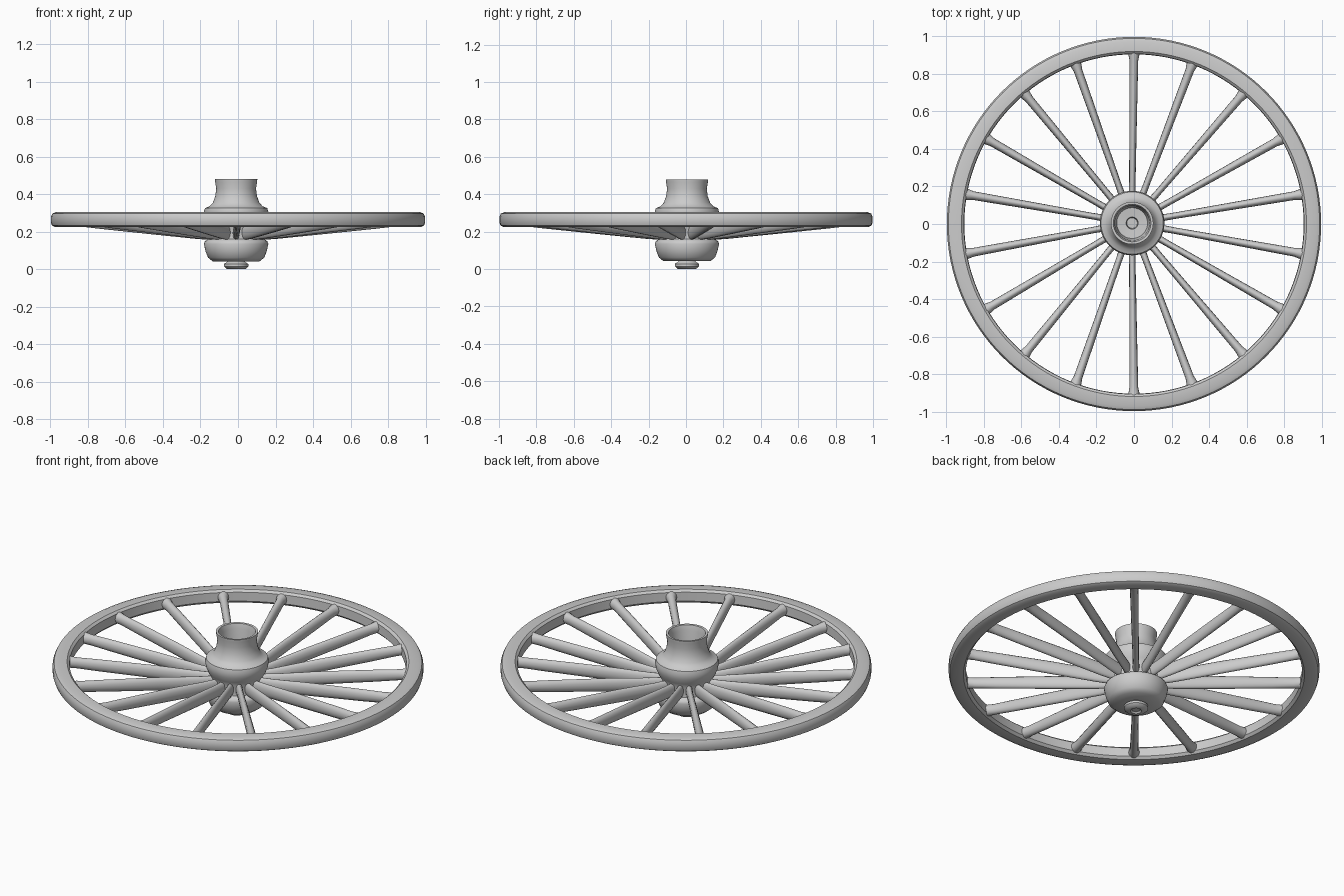
import bpy, bmesh, math
from mathutils import Vector

if "Cube" in bpy.data.objects:
    bpy.data.objects.remove(bpy.data.objects["Cube"])

CX, CY = -0.01, 0.005  # the hub sits slightly off centre


def finish(name, bm, angle=40):
    bmesh.ops.remove_doubles(bm, verts=bm.verts, dist=1e-5)
    bmesh.ops.recalc_face_normals(bm, faces=bm.faces)
    mesh = bpy.data.meshes.new(name)
    bm.to_mesh(mesh)
    bm.free()
    ob = bpy.data.objects.new(name, mesh)
    bpy.context.collection.objects.link(ob)
    bpy.ops.object.select_all(action='DESELECT')
    ob.select_set(True)
    bpy.context.view_layer.objects.active = ob
    bpy.ops.object.shade_smooth_by_angle(angle=math.radians(angle))
    return ob


def lathe(name, profile, steps, closed=False, centre=(0, 0)):
    """Spin an (r, z) profile round the vertical axis."""
    bm = bmesh.new()
    vs = [bm.verts.new((r, 0, z)) for r, z in profile]
    es = [bm.edges.new(p) for p in zip(vs, vs[1:])]
    if closed:
        es.append(bm.edges.new((vs[-1], vs[0])))
    bmesh.ops.spin(bm, geom=vs + es, cent=(0, 0, 0), axis=(0, 0, 1),
                   angle=math.tau, steps=steps)
    bmesh.ops.translate(bm, verts=bm.verts, vec=(*centre, 0))
    return finish(name, bm)


# Rim: rounded rectangular section
lathe("rim", [(0.905, 0.24), (0.918, 0.226), (0.975, 0.224), (0.992, 0.233),
              (0.998, 0.25), (0.998, 0.28), (0.99, 0.297), (0.972, 0.304),
              (0.92, 0.304), (0.907, 0.292)], 128, closed=True)

# Hub: end cap, lower bowl, core, collar, flared neck and open cup
lathe("hub", [(0, 0.008), (0.022, 0.008), (0.03, 0.0), (0.052, 0.002),
              (0.065, 0.015), (0.065, 0.028), (0.052, 0.036), (0.045, 0.042),
              (0.125, 0.042), (0.15, 0.062), (0.163, 0.095), (0.172, 0.135),
              (0.166, 0.15), (0.145, 0.162), (0.14, 0.22), (0.155, 0.245),
              (0.167, 0.275), (0.172, 0.305), (0.166, 0.326), (0.142, 0.335),
              (0.124, 0.355), (0.111, 0.39), (0.106, 0.43), (0.112, 0.465),
              (0.113, 0.48), (0.1, 0.479), (0.092, 0.45), (0.088, 0.36),
              (0.082, 0.33), (0.032, 0.325), (0.028, 0.29), (0, 0.29)],
      64, centre=(CX, CY))

# Spokes: oval blades that dish down from the rim to the hub
COUNT, SIDES = 18, 14
# radius, centre height, half width, half height
SECTIONS = [(0.12, 0.192, 0.019, 0.038), (0.22, 0.199, 0.017, 0.038),
            (0.45, 0.222, 0.019, 0.038), (0.75, 0.249, 0.022, 0.034),
            (0.87, 0.260, 0.023, 0.031), (0.895, 0.263, 0.028, 0.032),
            (0.93, 0.266, 0.034, 0.032)]
for i in range(COUNT):
    a = math.radians(10 + i * 360 / COUNT)
    out = Vector((math.cos(a), math.sin(a), 0))
    side = Vector((-math.sin(a), math.cos(a), 0))
    bm = bmesh.new()
    rings = []
    for r, z, w, h in SECTIONS:
        fade = (0.93 - r) / 0.81  # hub offset fades towards the rim
        c = out * r + Vector((CX * fade, CY * fade, z))
        rings.append([bm.verts.new(c + side * w * math.cos(t) + Vector((0, 0, h * math.sin(t))))
                      for t in (math.tau * k / SIDES for k in range(SIDES))])
    for lo, hi in zip(rings, rings[1:]):
        for k in range(SIDES):
            n = (k + 1) % SIDES
            bm.faces.new((lo[k], lo[n], hi[n], hi[k]))
    bm.faces.new(rings[0])
    bm.faces.new(rings[-1])
    finish(f"spoke_{i + 1:02d}", bm, 60)
